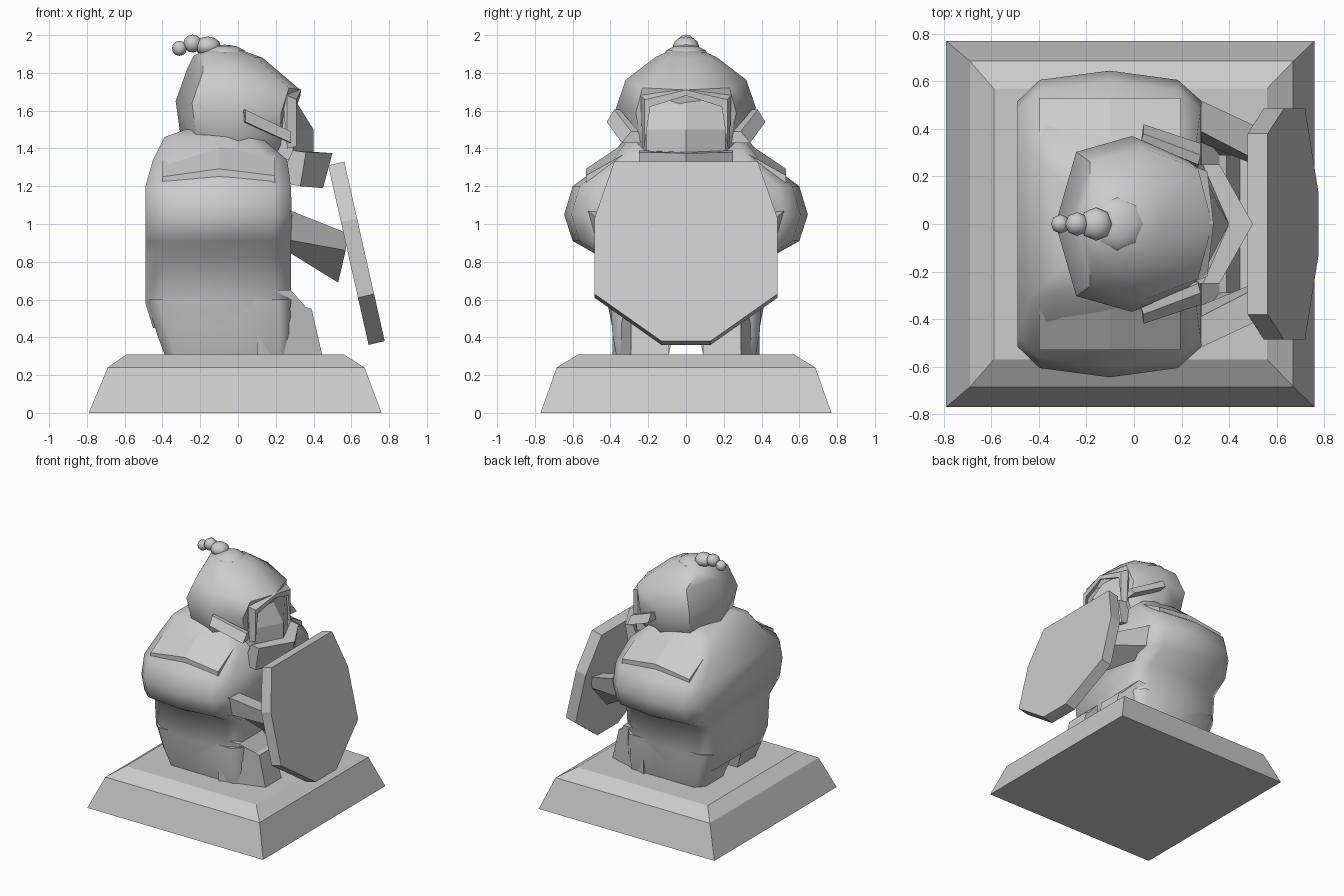
import bpy, bmesh
from math import radians

if "Cube" in bpy.data.objects:
    bpy.data.objects.remove(bpy.data.objects["Cube"])


def loft(name, rings, smooth=0, mirror=False):
    """Skin a stack of equal-length rings, capping both ends."""
    bm = bmesh.new()
    vs = [[bm.verts.new(p) for p in r] for r in rings]
    n = len(rings[0])
    for a, b in zip(vs, vs[1:]):
        for i in range(n):
            j = (i + 1) % n
            bm.faces.new((a[i], a[j], b[j], b[i]))
    bm.faces.new(vs[0][::-1])
    bm.faces.new(vs[-1])
    bmesh.ops.recalc_face_normals(bm, faces=bm.faces)
    me = bpy.data.meshes.new(name)
    bm.to_mesh(me)
    bm.free()
    ob = bpy.data.objects.new(name, me)
    bpy.context.collection.objects.link(ob)
    if mirror:
        m = ob.modifiers.new("mirror", 'MIRROR')
        m.use_axis = (False, True, False)
        m.use_clip = False
        m.use_mirror_merge = False
    if smooth:
        shade(ob, smooth)
    return ob


def shade(ob, angle):
    bpy.ops.object.select_all(action='DESELECT')
    ob.select_set(True)
    bpy.context.view_layer.objects.active = ob
    bpy.ops.object.shade_smooth_by_angle(angle=radians(angle))


def rect(x0, x1, w, z):
    return [(x0, -w, z), (x1, -w, z), (x1, w, z), (x0, w, z)]


def torso_ring(z, xb, xf, w):
    """Rounded ten-sided section, flat at front and back."""
    half = [(0, .8), (.12, .94), (.5, 1), (.87, .94), (1, .8)]
    pts = [(xb + t * (xf - xb), -w * s, z) for t, s in half]
    return pts + [(x, -y, z) for x, y, z in reversed(pts)]


def head_ring(xb, zb, xf, zf, w):
    """Tilted eight-sided section with points at back and front."""
    half = [(0, 0), (.14, .82), (.52, 1), (.9, .72), (1, 0)]
    pts = [(xb + t * (xf - xb), w * s, zb + t * (zf - zb)) for t, s in half]
    return pts + [(x, -y, z) for x, y, z in pts[-2:0:-1]]


# Plinth
loft("plinth", [rect(-.79, .76, .77, 0), rect(-.69, .67, .685, .24),
                rect(-.59, .56, .57, .31)])

# Torso with bulging upper arms
loft("torso", [torso_ring(*r) for r in [
    (.45, -.45, .26, .39), (.58, -.49, .28, .415), (.82, -.49, .28, .44),
    (.91, -.49, .28, .60), (1.05, -.49, .285, .645), (1.20, -.49, .28, .60),
    (1.34, -.45, .26, .41), (1.46, -.39, .12, .32), (1.50, -.28, .0, .2)]], 60)


# Legs and feet
def leg_ring(z, xb, xf, yi, yo):
    c = .06
    return [(xb, yi, z), (xb, yo - c, z), (xb + c, yo, z),
            (xf - c, yo, z), (xf, yo - c, z), (xf, yi, z)]


loft("leg", [leg_ring(.31, -.39, .28, .09, .37), leg_ring(.42, -.43, .28, .07, .39),
             leg_ring(.60, -.485, .275, .02, .40)], 50, True)
foot = [(.1, .31), (.445, .31), (.39, .55), (.36, .56), (.28, .65), (.1, .65)]
loft("foot", [[(x, .09, z) for x, z in foot], [(x, .39 - .1 * (x > .3), z) for x, z in foot]],
     0, True)

# Forearms reaching to the shield
loft("forearm", [
    [(.19, .38, .90), (.19, .51, .93), (.28, .52, 1.07), (.28, .39, 1.06)],
    [(.53, .24, .69), (.57, .37, .86), (.58, .38, .95), (.57, .24, .93)]], 0, True)

# Shield: leaning flat slab
outline = [(.38, 1.32), (.485, 1.02), (.485, .62), (.13, .37)]
outline += [(-y, z) for y, z in reversed(outline)]


def lean(front):
    off = .085 if front else 0
    return [(.48 + (1.31 - z) * .225 + off, y, z + (.01 if front else -.01))
            for y, z in outline]


loft("shield", [lean(False), lean(True)])

# Ridged shoulder plates
loft("shoulder_plate", [
    [(x, .31, 1.37 + r), (x, .53, 1.25 + r * .6),
     (x, .53, 1.21 + r * .6), (x, .30, 1.32 + r)]
    for x, r in [(-.40, 0), (-.10, .07), (.195, .01)]], 0, True)

# Helmet
loft("helmet", [head_ring(*r) for r in [
    (-.25, 1.36, .24, 1.33, .26), (-.30, 1.44, .28, 1.42, .32),
    (-.33, 1.65, .29, 1.58, .37), (-.27, 1.82, .33, 1.71, .32),
    (-.235, 1.89, .13, 1.88, .16), (-.16, 1.93, .02, 1.92, .07)]], 50)

# Peaked brim over the face
loft("brim", [[(.26, -.23, 1.40), (.31, -.22, 1.41), (.31, -.22, 1.66), (.26, -.24, 1.68)],
              [(.24, -.23, 1.63), (.31, -.19, 1.62), (.31, -.21, 1.66), (.26, -.24, 1.68)],
              [(.24, 0, 1.70), (.33, 0, 1.68), (.335, 0, 1.71), (.24, 0, 1.77)],
              [(.24, .23, 1.63), (.31, .19, 1.62), (.31, .21, 1.66), (.26, .24, 1.68)],
              [(.26, .23, 1.40), (.31, .22, 1.41), (.31, .22, 1.66), (.26, .24, 1.68)]])

# Face wedge with a central ridge
face = [(.1, 1.34), (.29, 1.34), (.29, 1.50), (.27, 1.66), (.1, 1.66)]
ridge = [(.1, 1.34), (.40, 1.38), (.40, 1.50), (.30, 1.66), (.1, 1.66)]
loft("face", [[(x, y, z) for x, z in p] for p, y in [(face, -.21), (ridge, 0), (face, .21)]])

# Chevron chin guard
side = [(.25, 1.30), (.29, 1.39), (.36, 1.38), (.33, 1.20), (.28, 1.21)]
tip = [(.37, 1.28), (.40, 1.38), (.50, 1.375), (.45, 1.19), (.38, 1.20)]
loft("chin_guard", [[(x, y, z) for x, z in p] for p, y in [(side, -.25), (tip, 0), (side, .25)]])

# Cheek strips on the helmet sides
loft("cheek_strip", [
    [(.03, .33, 1.54), (.03, .35, 1.605), (.04, .38, 1.605), (.04, .42, 1.54)],
    [(.27, .24, 1.43), (.27, .25, 1.49), (.28, .29, 1.49), (.28, .34, 1.43)]], 0, True)

# Top knot and beaded tail
for name, x, z, r, squash in [("top_knot", -.07, 1.89, .12, .5), ("bead_large", -.16, 1.94, .07, .75),
                              ("bead_middle", -.24, 1.955, .05, .95), ("bead_small", -.31, 1.93, .04, 1)]:
    bpy.ops.mesh.primitive_uv_sphere_add(segments=8, ring_count=6, radius=r, location=(x, 0, z))
    ob = bpy.context.object
    ob.name = name
    ob.scale.z = squash
    shade(ob, 60)
